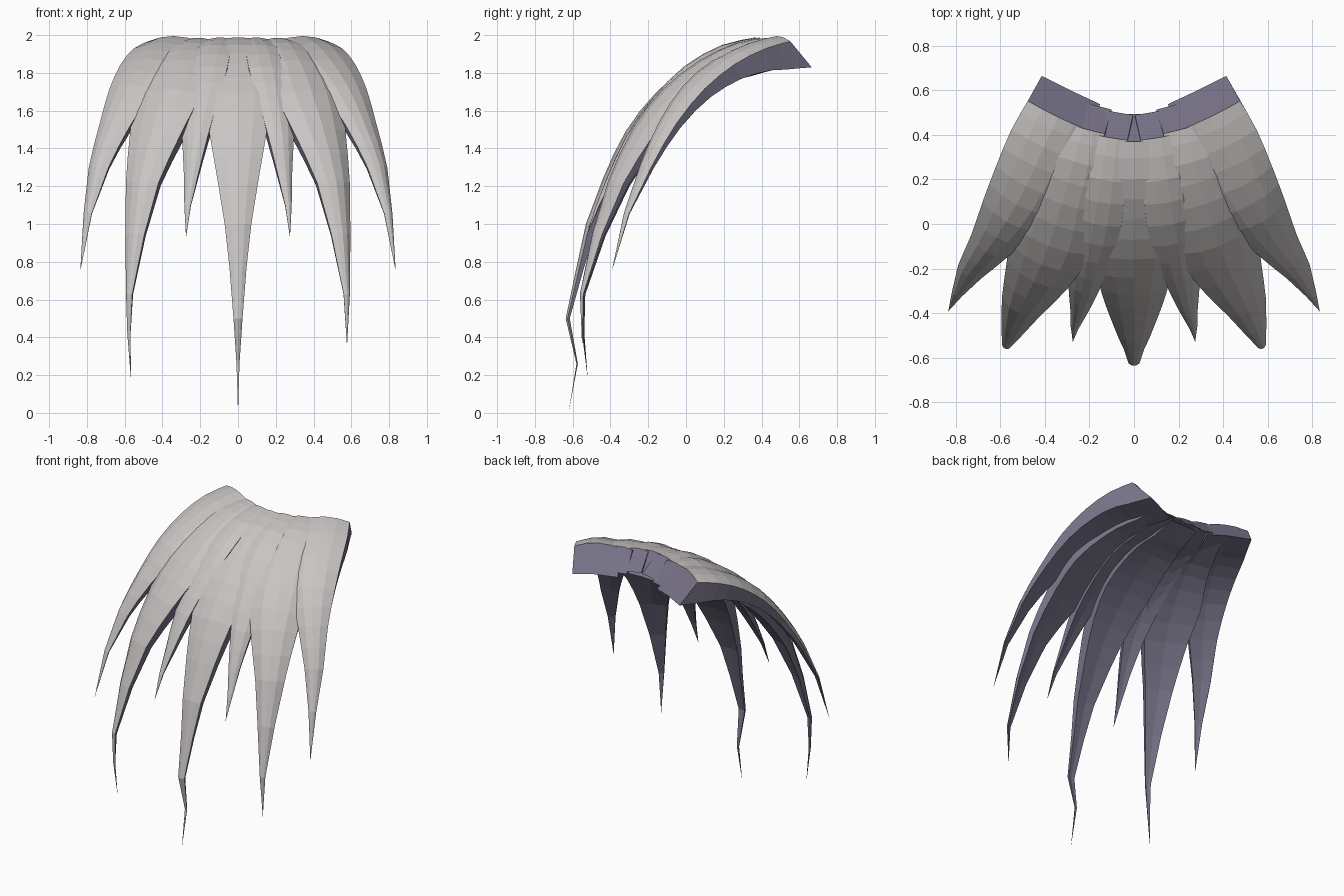
import bpy, bmesh
from mathutils import Vector

if "Cube" in bpy.data.objects:
    bpy.data.objects.remove(bpy.data.objects["Cube"])


def material(name, rgb):
    m = bpy.data.materials.new(name)
    m.diffuse_color = (*rgb, 1)
    m.use_nodes = True
    m.node_tree.nodes["Principled BSDF"].inputs["Base Color"].default_value = m.diffuse_color
    return m


LIGHT = material("light_grey", (0.58, 0.555, 0.545))
DARK = material("dusky_violet", (0.185, 0.17, 0.245))


def refine(st, upto):
    """Insert smooth in-between stations along the upper part of a lock."""
    out = []
    for i in range(len(st) - 1):
        u = i / (len(st) - 1)
        out.append((*st[i], u))
        if i < upto:
            a, b, c, d = (st[max(i - 1, 0)], st[i], st[i + 1], st[i + 2])
            mid = [(9 * (q + r) - p - s) / 16 for p, q, r, s in zip(a, b, c, d)]
            out.append((*mid, u + 0.5 / (len(st) - 1)))
    out.append((*st[-1], 1))
    return out


def strand(name, stations, side=1, thick=0.15, head_x=0.0, upto=5, arch=0.2):
    """Tapered lock: stations are (x, y, z, half width) along its top ridge."""
    stations = refine(stations, upto)
    head = Vector((head_x * side, 0.35, 0.8))     # the lock wraps around this point
    pts = [Vector((s[0] * side, s[1], s[2])) for s in stations]
    n = len(pts) - 1
    bm = bmesh.new()
    rings = []
    for i in range(n):
        p, hw, u = pts[i], stations[i][3], stations[i][4]
        tan = (pts[i + 1] - pts[max(i - 1, 0)]).normalized()
        nor = p - head
        nor = (nor - tan * nor.dot(tan)).normalized()
        lat = tan.cross(nor)
        wall = min(thick * (1 - u) ** 1.7, hw * 1.3)   # side wall thins quickly
        bow = hw * (arch + 0.45 * u * u)               # arch deepens to the tip
        back = tan * (-0.1 if i == 0 else 0)           # slanted root face
        # arched top
        ring = [p + lat * hw * a - nor * bow * a * a
                for a in (-1, -0.5, 0, 0.5, 1)]
        # underside
        ring += [p + lat * hw * a - nor * (wall + bow * d) + back
                 for a, d in ((0.94, 0.95), (0, 0.65), (-0.94, 0.95))]
        rings.append([bm.verts.new(v) for v in ring])
    tip = bm.verts.new(pts[-1])
    count = len(rings[0])

    def face(verts, top):
        bm.faces.new(verts).material_index = 0 if top else 1

    for i in range(n):
        for k in range(count):
            j = (k + 1) % count
            if i < n - 1:
                face((rings[i][k], rings[i][j], rings[i + 1][j], rings[i + 1][k]), k < 4)
            else:
                face((rings[i][k], rings[i][j], tip), k < 4)
    face(rings[0][::-1], False)
    bmesh.ops.recalc_face_normals(bm, faces=bm.faces)
    me = bpy.data.meshes.new(name)
    bm.to_mesh(me)
    bm.free()
    me.materials.append(LIGHT)
    me.materials.append(DARK)
    bpy.context.collection.objects.link(bpy.data.objects.new(name, me))


# Long middle lock
strand("centre_strand", [
    (0, 0.37, 1.988, 0.11), (0, 0.20, 1.95, 0.145), (0, 0.02, 1.845, 0.17),
    (0, -0.16, 1.695, 0.18), (0, -0.32, 1.49, 0.15), (0, -0.44, 1.24, 0.108),
    (0, -0.53, 1.0, 0.07), (0, -0.58, 0.77, 0.045), (0, -0.637, 0.5, 0.024),
    (0, -0.58, 0.26, 0.008), (0, -0.622, 0, 0)], thick=0.19, arch=0.12)

# Mirrored pairs
small = [(0.12, 0.39, 1.986, 0.09), (0.15, 0.20, 1.948, 0.11), (0.18, 0.0, 1.835, 0.12),
         (0.21, -0.17, 1.665, 0.10), (0.235, -0.31, 1.47, 0.07),
         (0.255, -0.415, 1.25, 0.037), (0.27, -0.475, 1.1, 0.018), (0.275, -0.53, 0.93, 0)]
middle = [(0.23, 0.43, 1.985, 0.10), (0.27, 0.28, 1.96, 0.13), (0.325, 0.09, 1.868, 0.15),
          (0.385, -0.10, 1.715, 0.185), (0.45, -0.26, 1.51, 0.15),
          (0.52, -0.40, 1.23, 0.095), (0.555, -0.49, 0.95, 0.055),
          (0.58, -0.56, 0.63, 0.018)]
middle_tips = {1: [(0.577, -0.55, 0.35, 0)],
               -1: [(0.58, -0.55, 0.42, 0.009), (0.567, -0.52, 0.18, 0)]}
outer = [(0.34, 0.48, 1.995, 0.155), (0.405, 0.345, 1.96, 0.165), (0.485, 0.17, 1.875, 0.16),
         (0.575, 0.01, 1.74, 0.135), (0.665, -0.125, 1.545, 0.095),
         (0.75, -0.235, 1.31, 0.06), (0.802, -0.325, 1.06, 0.025), (0.835, -0.393, 0.75, 0)]
for side, word in ((1, "right"), (-1, "left")):
    strand("small_strand_" + word, small, side, 0.18)
    strand("middle_strand_" + word, middle + middle_tips[side], side, 0.18, 0.17)
    strand("outer_strand_" + word, outer, side, 0.16, 0.42)
